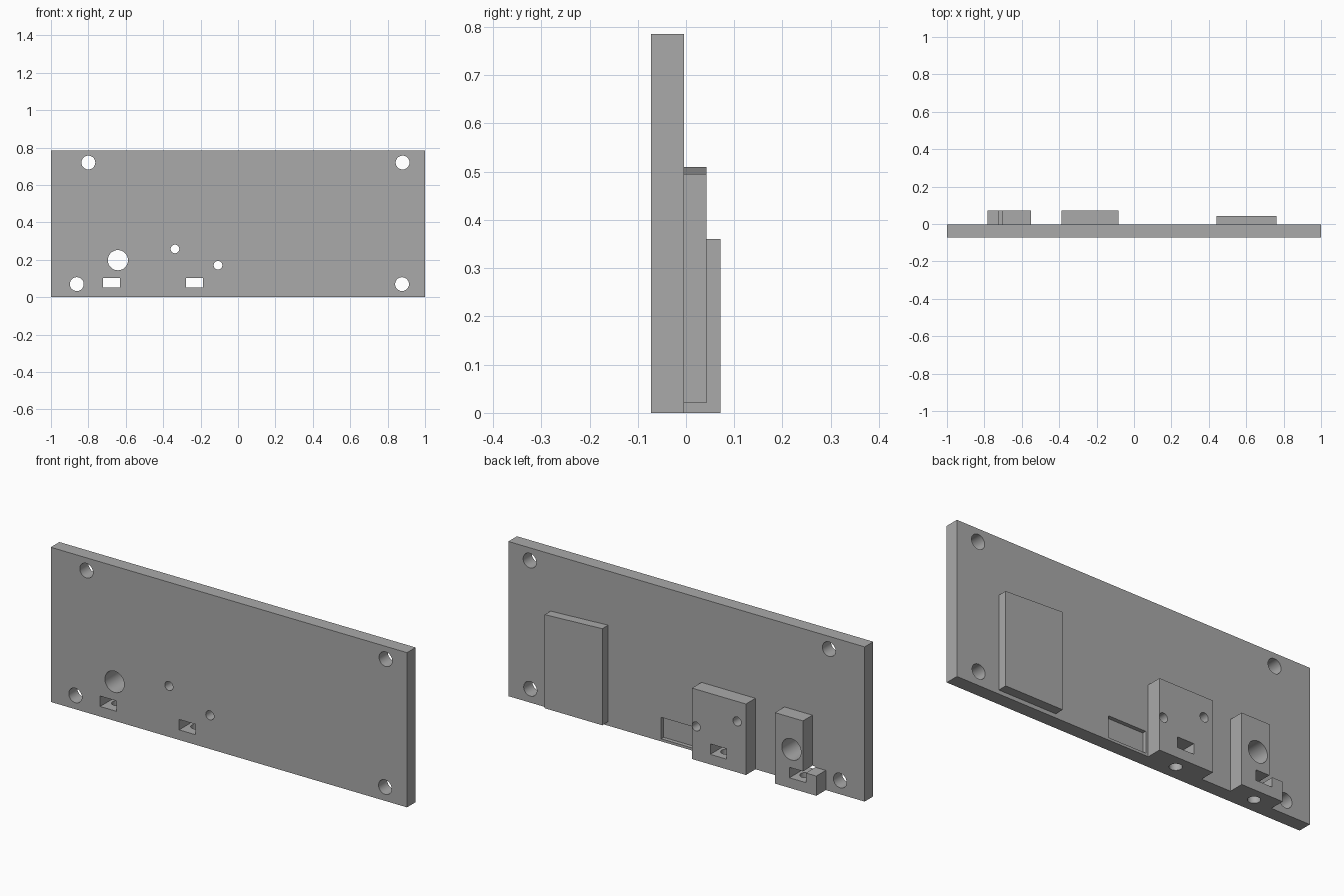
import bpy
import bmesh
from math import pi
from mathutils import Matrix, Vector

cube = bpy.data.objects.get("Cube")
if cube:
    bpy.data.objects.remove(cube, do_unlink=True)

# Single flat material
grey = bpy.data.materials.new("plain_grey")
grey.use_nodes = True
COLOR = (0.4, 0.4, 0.4, 1)
grey.diffuse_color = COLOR
grey.node_tree.nodes["Principled BSDF"].inputs["Base Color"].default_value = COLOR

FRONT, BACK = -0.073, -0.004      # faces of the plate
BOSS = 0.072                      # rear face of the tall bosses


def add_object(name, bm):
    bmesh.ops.recalc_face_normals(bm, faces=bm.faces)
    mesh = bpy.data.meshes.new(name)
    bm.to_mesh(mesh)
    bm.free()
    mesh.materials.append(grey)
    obj = bpy.data.objects.new(name, mesh)
    bpy.context.collection.objects.link(obj)
    return obj


def extrude_xz(name, outline, y0, y1):
    """Closed x-z outline pushed from y0 to y1."""
    bm = bmesh.new()
    face = bm.faces.new([bm.verts.new((x, y0, z)) for x, z in outline])
    moved = bmesh.ops.extrude_face_region(bm, geom=[face])["geom"]
    verts = [v for v in moved if isinstance(v, bmesh.types.BMVert)]
    bmesh.ops.translate(bm, verts=verts, vec=(0, y1 - y0, 0))
    return add_object(name, bm)


def rect(x0, x1, z0, z1):
    return [(x0, z0), (x1, z0), (x1, z1), (x0, z1)]


def cylinder(name, center, radius, depth, rotation=Matrix()):
    bm = bmesh.new()
    bmesh.ops.create_cone(bm, cap_ends=True, segments=48, radius1=radius,
                          radius2=radius, depth=depth,
                          matrix=Matrix.Translation(Vector(center)) @ rotation)
    return add_object(name, bm)


# Solid parts
plate = extrude_xz("faceplate", rect(-1, 1, 0, 0.785), FRONT, BACK)
pad = extrude_xz("sloped_pad", [(0.44, 0.02), (0.763, 0.02), (0.763, 0.495),
                                (0.44, 0.51)], BACK, 0.043)
middle = extrude_xz("middle_boss", rect(-0.387, -0.084, 0, 0.36), BACK, BOSS)
side = extrude_xz("side_boss", [(-0.782, 0), (-0.55, 0), (-0.55, 0.36),
                                (-0.707, 0.36), (-0.707, 0.1), (-0.782, 0.1)],
                  BACK, BOSS)

# Cutters: round holes through the plate
turn = Matrix.Rotation(pi / 2, 4, "X")
cutters = {plate: [], middle: [], side: []}


def hole(x, z, r, parts):
    c = cylinder("hole_cutter", (x, 0, z), r, 0.4, turn)
    for part in parts:
        cutters[part].append(c)


for x, z in [(-0.8, 0.72), (0.88, 0.72), (-0.862, 0.07), (0.877, 0.07)]:
    hole(x, z, 0.037, [plate])
hole(-0.642, 0.198, 0.054, [plate, side])
for x, z in [(-0.337, 0.258), (-0.107, 0.171)]:
    hole(x, z, 0.023, [plate, middle])

# Cutters: connector slots, each with a vertical hole from below
for x, boss in [(-0.677, side), (-0.233, middle)]:
    slot = extrude_xz("slot_cutter", rect(x - 0.046, x + 0.046, 0.051, 0.104), -0.2, 0.2)
    shaft = cylinder("shaft_cutter", (x, 0.004, 0), 0.029, 0.16)
    for part in (plate, boss):
        cutters[part] += [slot, shaft]

# Cutter: shallow pocket in the rear of the plate
cutters[plate].append(extrude_xz("pocket_cutter", rect(-0.07, 0.142, 0.013, 0.122),
                                 BACK - 0.02, 0.1))

# Cut the parts and bake the result
for part, tools in cutters.items():
    for tool in tools:
        mod = part.modifiers.new("cut", "BOOLEAN")
        mod.operation = "DIFFERENCE"
        mod.solver = "EXACT"
        mod.object = tool
bpy.context.view_layer.update()
graph = bpy.context.evaluated_depsgraph_get()
baked = {p: bpy.data.meshes.new_from_object(p.evaluated_get(graph)) for p in cutters}
for part, mesh in baked.items():
    part.modifiers.clear()
    part.data = mesh
for tool in {t for tools in cutters.values() for t in tools}:
    bpy.data.objects.remove(tool, do_unlink=True)

# Smooth hole walls, sharp edges elsewhere
bpy.ops.object.select_all(action="DESELECT")
for part in (plate, pad, middle, side):
    part.select_set(True)
bpy.context.view_layer.objects.active = plate
bpy.ops.object.shade_smooth_by_angle(angle=pi / 6)
